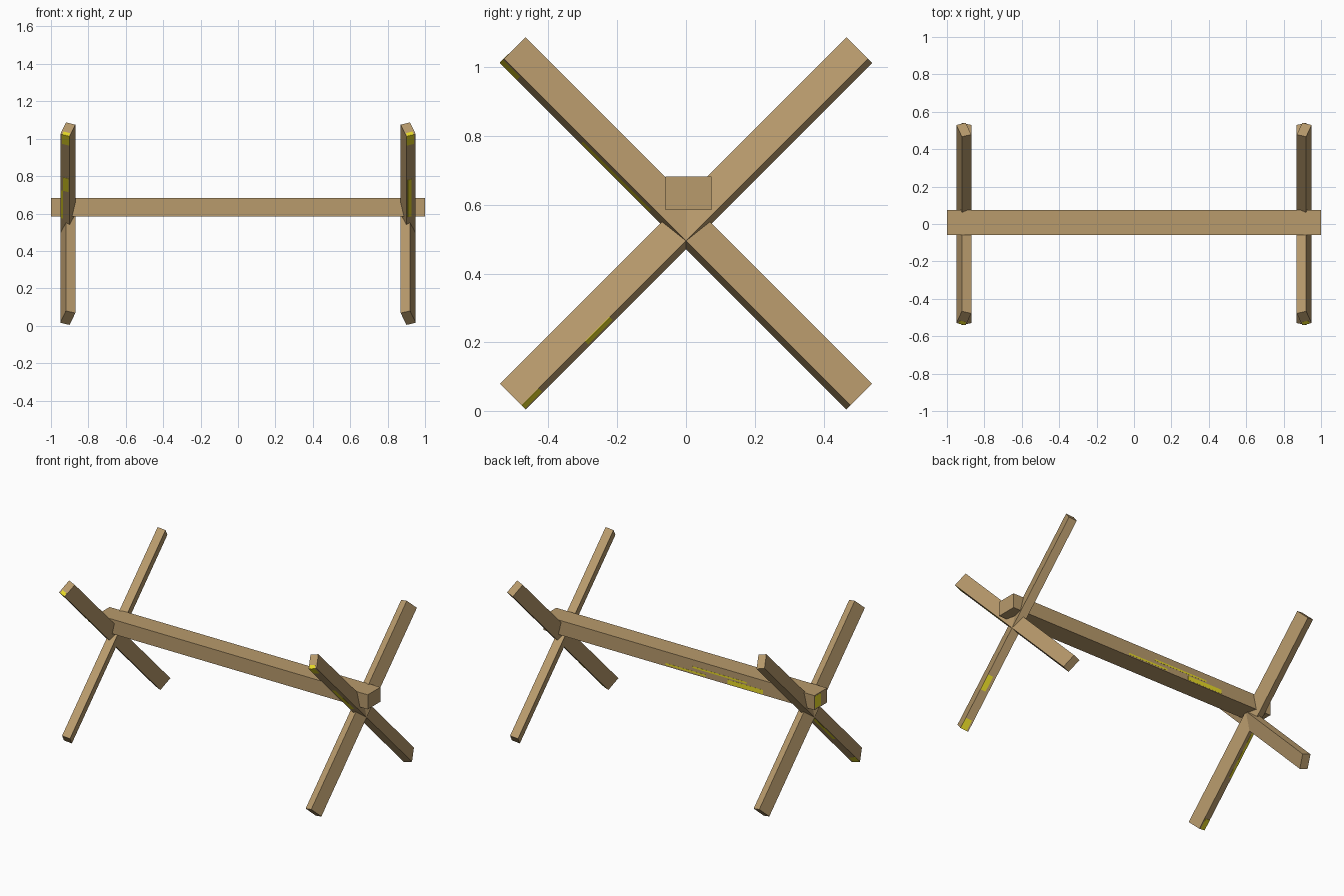
import bpy, bmesh, math
from mathutils import Matrix, Vector

if "Cube" in bpy.data.objects:
    bpy.data.objects.remove(bpy.data.objects["Cube"])


def material(name, rgb):
    m = bpy.data.materials.new(name)
    m.diffuse_color = (*rgb, 1)
    m.use_nodes = True
    m.node_tree.nodes["Principled BSDF"].inputs["Base Color"].default_value = m.diffuse_color
    return m


WOOD = material("tan wood", (0.48, 0.325, 0.15))
MOSS = material("bright yellow", (0.8, 0.7, 0.02))


def box(name, lo, hi, mat, frame=Matrix()):
    """Axis-aligned box between two corners, placed by a frame matrix."""
    lo, hi = Vector(lo), Vector(hi)
    bm = bmesh.new()
    bmesh.ops.create_cube(bm, size=1)
    bm.transform(frame @ Matrix.Translation((lo + hi) / 2)
                 @ Matrix.Diagonal((*(hi - lo), 1)))
    bmesh.ops.recalc_face_normals(bm, faces=bm.faces)
    me = bpy.data.meshes.new(name)
    bm.to_mesh(me)
    bm.free()
    me.materials.append(mat)
    ob = bpy.data.objects.new(name, me)
    bpy.context.collection.objects.link(ob)
    return ob


# Horizontal rail
box("rail", (-1, -0.06, 0.585), (1, 0.074, 0.682), WOOD)

# Weathered streaks on the back and left end of the rail
STREAKS = ((-0.62, -0.36, 0.59, 0.618), (-0.5, -0.1, 0.627, 0.638),
           (-0.2, 0.1, 0.594, 0.606))
for i, (x0, x1, z0, z1) in enumerate(STREAKS):
    box(f"rail_streak_{i}", (x0, 0.073, z0), (x1, 0.0748, z1), MOSS)
box("rail_end_patch", (-1.0008, 0.008, 0.595), (-0.999, 0.068, 0.675), MOSS)

# Crossed legs: section is twisted about its own length
T, W, L = 0.0527 / 2, 0.094 / 2, 1.425 / 2
TWIST = math.radians(18.6)

# Weathered spots on each underside: across from, to, along from, to
SPOTS = {
    ("right", "front"): ((-T, T * 0.6, -L, -L + 0.07), (-T * 0.7, T * 0.1, -0.38, -0.1)),
    ("left", "front"): ((-T, T * 0.6, -L, -L + 0.07), (-T * 0.8, T * 0.4, -0.39, -0.29),
                        (T * 0.4, T * 0.8, -0.29, -0.08)),
    ("right", "back"): ((-T * 0.6, T, L - 0.07, L), (-T * 0.3, T, 0.35, 0.45)),
    ("left", "back"): ((-T * 0.6, T, L - 0.07, L), (T * 0.1, T * 0.8, 0.05, 0.36)),
}

for sx, end in ((1, "right"), (-1, "left")):
    for sy, lean in ((1, "front"), (-1, "back")):
        # local x = thickness, y = down the leg, z = width (upper side)
        frame = (Matrix.Translation((sx * 0.91, 0, 0.546))
                 @ Matrix.Diagonal((sx, sy, 1, 1))
                 @ Matrix.Rotation(math.radians(-45), 4, 'X')
                 @ Matrix.Rotation(-TWIST, 4, 'Y'))
        box(f"{end}_leg_{lean}", (-T, -L, -W), (T, L, W), WOOD, frame)

        # Weathered spots on the underside
        for i, (x0, x1, y0, y1) in enumerate(SPOTS[end, lean]):
            box(f"{end}_leg_{lean}_spot_{i}", (x0, y0, -W - 0.0008),
                (x1, y1, -W + 0.001), MOSS, frame)

        # Spot on the top end of the front-leaning legs
        if lean == "front":
            box(f"{end}_leg_tip_spot", (-T * 0.8, -L - 0.0008, -W),
                (T * 0.6, -L + 0.001, -W * 0.5), MOSS, frame)
